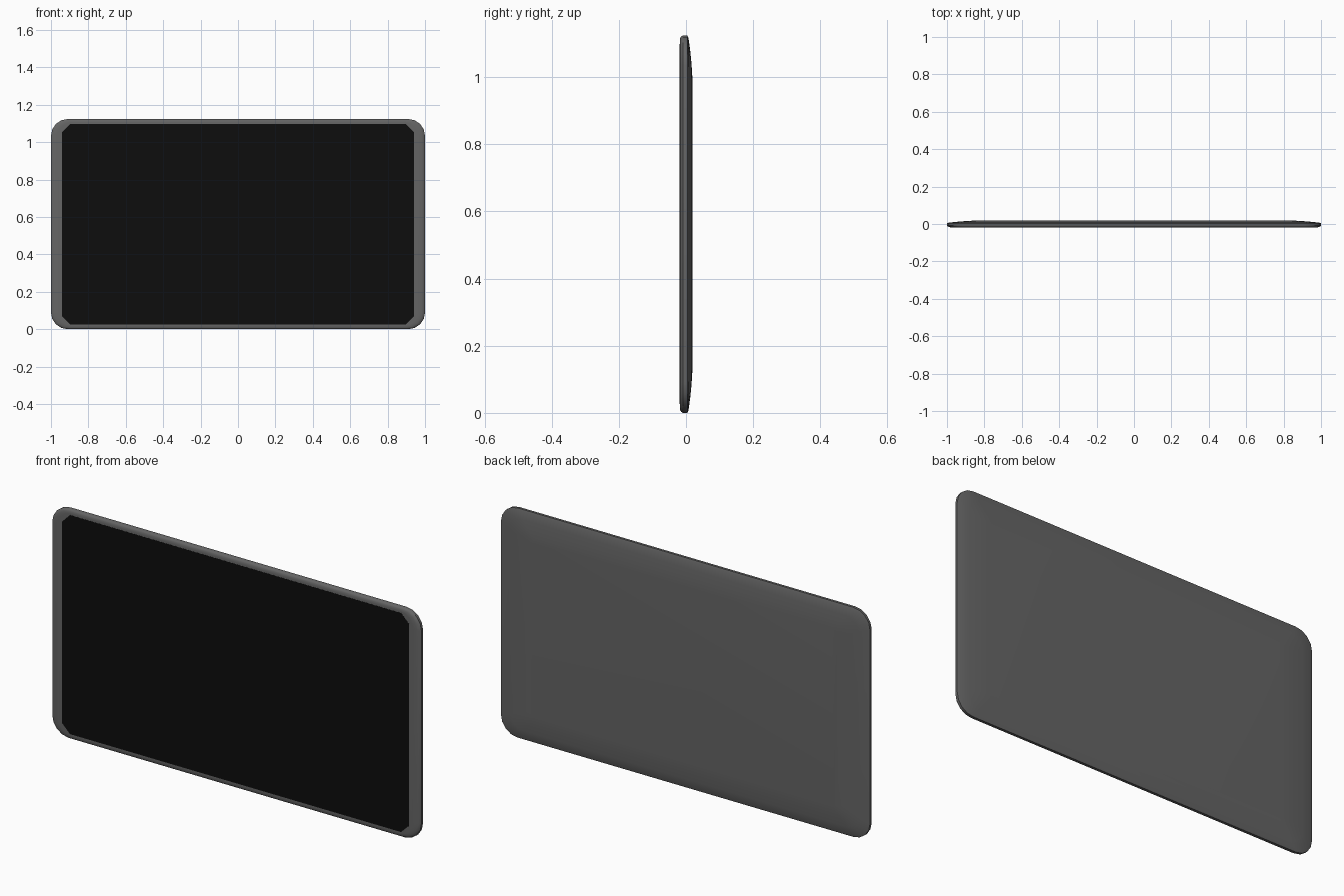
import bpy, bmesh, math

if "Cube" in bpy.data.objects:
    bpy.data.objects.remove(bpy.data.objects["Cube"])

W, H = 2.0, 1.124


def rounded_ring(bm, dx, dz, y, r, seg):
    """Rounded rectangle in the xz plane, inset by dx, dz."""
    hw, hh = W / 2 - dx, H / 2 - dz
    ring = []
    for q, (sx, sz) in enumerate([(1, 1), (-1, 1), (-1, -1), (1, -1)]):
        for i in range(seg + 1):
            a = math.pi / 2 * (q + i / seg)
            ring.append(bm.verts.new((sx * (hw - r) + r * math.cos(a), y,
                                      H / 2 + sz * (hh - r) + r * math.sin(a))))
    return ring


def loft(name, rings, seg, angle):
    bm = bmesh.new()
    loops = [rounded_ring(bm, *ring, seg) for ring in rings]
    n = len(loops[0])
    for a, b in zip(loops, loops[1:]):
        for i in range(n):
            j = (i + 1) % n
            bm.faces.new((a[i], a[j], b[j], b[i]))
    bm.faces.new(loops[0])
    bm.faces.new(loops[-1])
    bmesh.ops.recalc_face_normals(bm, faces=bm.faces)
    me = bpy.data.meshes.new(name)
    bm.to_mesh(me)
    bm.free()
    ob = bpy.data.objects.new(name, me)
    bpy.context.collection.objects.link(ob)
    bpy.context.view_layer.objects.active = ob
    ob.select_set(True)
    bpy.ops.object.shade_smooth_by_angle(angle=math.radians(angle))
    ob.select_set(False)
    return ob


def paint(ob, name, color):
    mat = bpy.data.materials.new(name)
    mat.diffuse_color = color
    mat.use_nodes = True
    mat.node_tree.nodes["Principled BSDF"].inputs["Base Color"].default_value = mat.diffuse_color
    ob.data.materials.append(mat)


# Casing: rounded front rim, thin side wall, gently domed back
casing = loft("casing", [
    (0.040, 0.018, -0.0185, 0.070, ),
    (0.018, 0.008, -0.0175, 0.082),
    (0.005, 0.003, -0.0140, 0.088),
    (0.000, 0.000, -0.0090, 0.090),
    (0.000, 0.000, 0.0040, 0.090),
    (0.012, 0.008, 0.0075, 0.084),
    (0.060, 0.045, 0.0125, 0.065),
    (0.110, 0.085, 0.0165, 0.045),
    (0.170, 0.125, 0.0190, 0.025),
], 4, 40)
paint(casing, "casing_grey", (0.13, 0.13, 0.13, 1))

# Screen: thin plate with clipped corners
screen = loft("screen", [
    (0.06, 0.026, -0.0194, 0.043),
    (0.06, 0.026, -0.0170, 0.043),
], 1, 30)
paint(screen, "screen_black", (0.004, 0.004, 0.004, 1))
